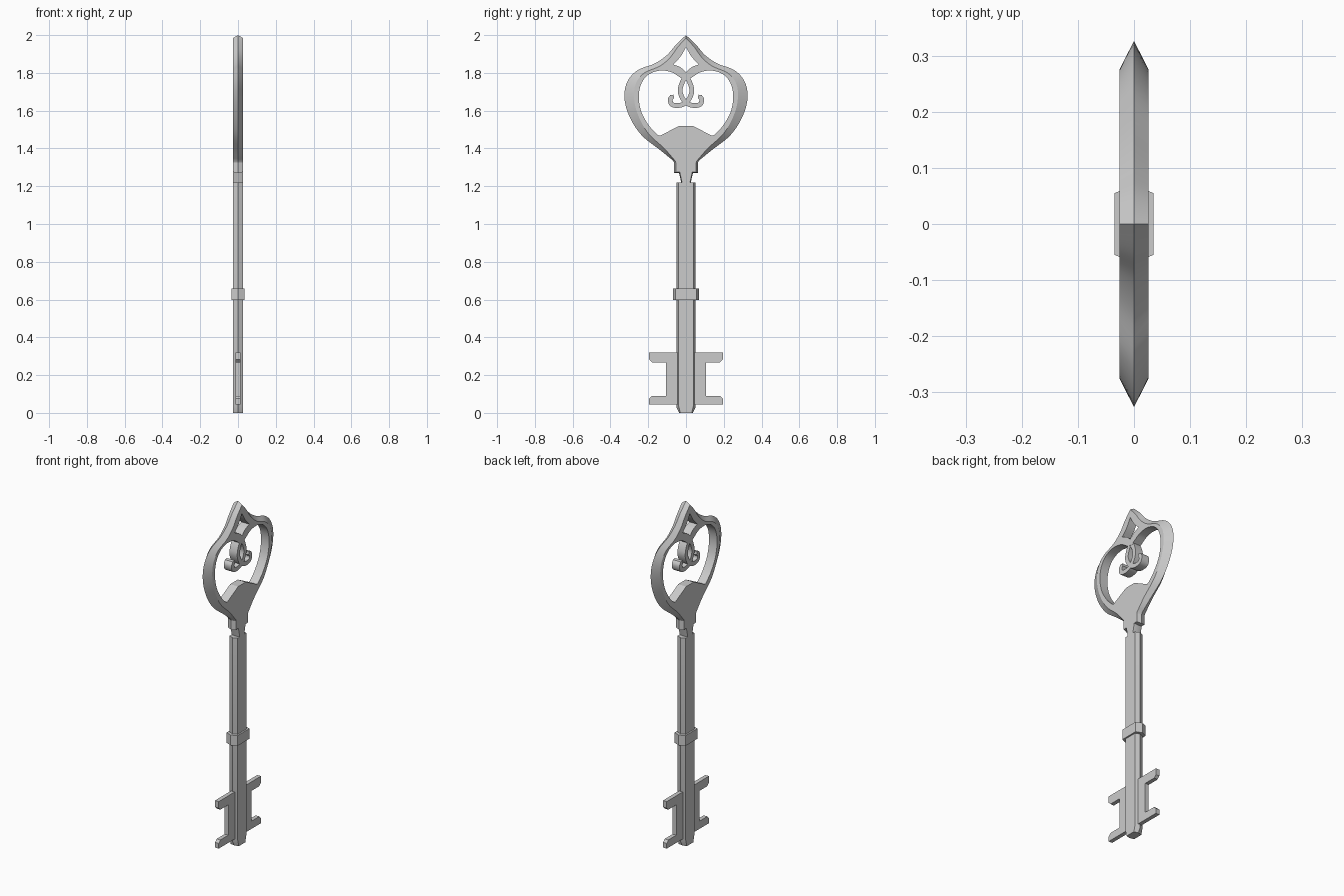
import bpy, bmesh
from mathutils import Vector

if "Cube" in bpy.data.objects:
    bpy.data.objects.remove(bpy.data.objects["Cube"])


def spline(pts, n=5):
    """Catmull-Rom through open list of (y, z) points."""
    p = [Vector(q) for q in pts]
    p = [2 * p[0] - p[1]] + p + [2 * p[-1] - p[-2]]
    out = []
    for a, b, c, d in zip(p, p[1:], p[2:], p[3:]):
        for i in range(n):
            t = i / n
            out.append(tuple(0.5 * (2 * b + (c - a) * t + (2 * a - 5 * b + 4 * c - d) * t * t
                                    + (3 * b - a - 3 * c + d) * t ** 3)))
    return out + [tuple(p[-2])]


def mirrored(half):
    """Close a right-hand half outline across y = 0."""
    return half + [(-y, z) for y, z in reversed(half) if abs(y) > 1e-5]


def plate(name, flat, hx, ridge=None, holes=()):
    """Plate in the YZ plane; the rim may swell to a ridge at x = 0."""
    bm = bmesh.new()
    caps = {hx: [], -hx: []}

    def ring(pts, x):
        return [bm.verts.new((x, y, z)) for y, z in pts]

    def wall(loops):
        n = len(loops[0])
        for a, b in zip(loops, loops[1:]):
            for i in range(n):
                j = (i + 1) % n
                bm.faces.new((a[i], a[j], b[j], b[i]))
        for loop, x in ((loops[0], hx), (loops[-1], -hx)):
            for i in range(n):
                caps[x].append(bm.edges.get((loop[i], loop[(i + 1) % n])))

    wall([ring(flat, hx)] + ([ring(ridge, 0)] if ridge else []) + [ring(flat, -hx)])
    for h in holes:
        wall([ring(h, hx), ring(h, -hx)])
    for x, edges in caps.items():
        bmesh.ops.triangle_fill(bm, use_beauty=True, edges=edges,
                                normal=(1 if x > 0 else -1, 0, 0))
    bmesh.ops.recalc_face_normals(bm, faces=bm.faces)
    me = bpy.data.meshes.new(name)
    bm.to_mesh(me)
    bm.free()
    ob = bpy.data.objects.new(name, me)
    bpy.context.collection.objects.link(ob)
    bpy.ops.object.select_all(action='DESELECT')
    ob.select_set(True)
    bpy.context.view_layer.objects.active = ob
    bpy.ops.object.shade_smooth_by_angle(angle=0.4)
    return ob


# bow: flat face outline, ridge outline, two openings
flat = [(.02, 1.215), (.033, 1.275), (.054, 1.275), (.054, 1.325)] + spline([
    (.058, 1.335), (.115, 1.40), (.20, 1.48), (.255, 1.58), (.275, 1.67), (.265, 1.745),
    (.22, 1.80), (.14, 1.835), (.085, 1.88), (.045, 1.935), (0, 1.985)])
ridge = [(.024, 1.215), (.037, 1.27), (.063, 1.27), (.063, 1.325)] + spline([
    (.068, 1.335), (.135, 1.39), (.235, 1.47), (.30, 1.57), (.326, 1.67), (.31, 1.755),
    (.255, 1.815), (.165, 1.85), (.10, 1.895), (.052, 1.95), (0, 2.0)])
opening = [(.035, 1.52), (.138, 1.467)] + spline([
    (.15, 1.472), (.195, 1.52), (.235, 1.59), (.25, 1.67), (.238, 1.74), (.20, 1.79),
    (.14, 1.812), (.08, 1.805), (.04, 1.782), (.015, 1.765)])
diamond = spline([(0, 1.935), (.03, 1.885), (.068, 1.845)]) + \
    spline([(.068, 1.845), (.03, 1.83), (0, 1.803)])[1:]
plate("bow", mirrored(flat), .026, mirrored(ridge), [mirrored(opening), mirrored(diamond)])

# crossing scrolls inside the bow
path = [Vector(q) for q in spline([
    (-.06, 1.822), (-.02, 1.795), (.012, 1.765), (.031, 1.71), (.018, 1.665), (-.01, 1.636),
    (-.045, 1.627), (-.075, 1.634), (-.083, 1.658), (-.073, 1.675)])]
left, right = [], []
for i, p in enumerate(path):
    t = (path[min(i + 1, len(path) - 1)] - path[max(i - 1, 0)]).normalized()
    n = Vector((-t.y, t.x)) * .0125
    left.append(tuple(p + n))
    right.append(tuple(p - n))
band = left + [tuple(path[-1] + t * .012)] + right[::-1]
plate("scroll_left", band, .025)
plate("scroll_right", [(-y, z) for y, z in band], .025)

# shaft with tapered foot
plate("shaft", mirrored([(.03, 0), (.04, .04), (.04, 1.22)]), .026,
      mirrored([(.036, 0), (.051, .03), (.051, 1.22)]))

# collar
plate("collar", mirrored([(.055, .598), (.055, .658)]), .035,
      mirrored([(.069, .598), (.069, .658)]))

# key bits on both sides
bit = [(.03, .045), (.195, .045), (.195, .075), (.18, .09), (.107, .09),
       (.107, .267), (.18, .267), (.195, .282), (.195, .32), (.03, .32)]
plate("bit_right", bit, .012)
plate("bit_left", [(-y, z) for y, z in bit], .012)
